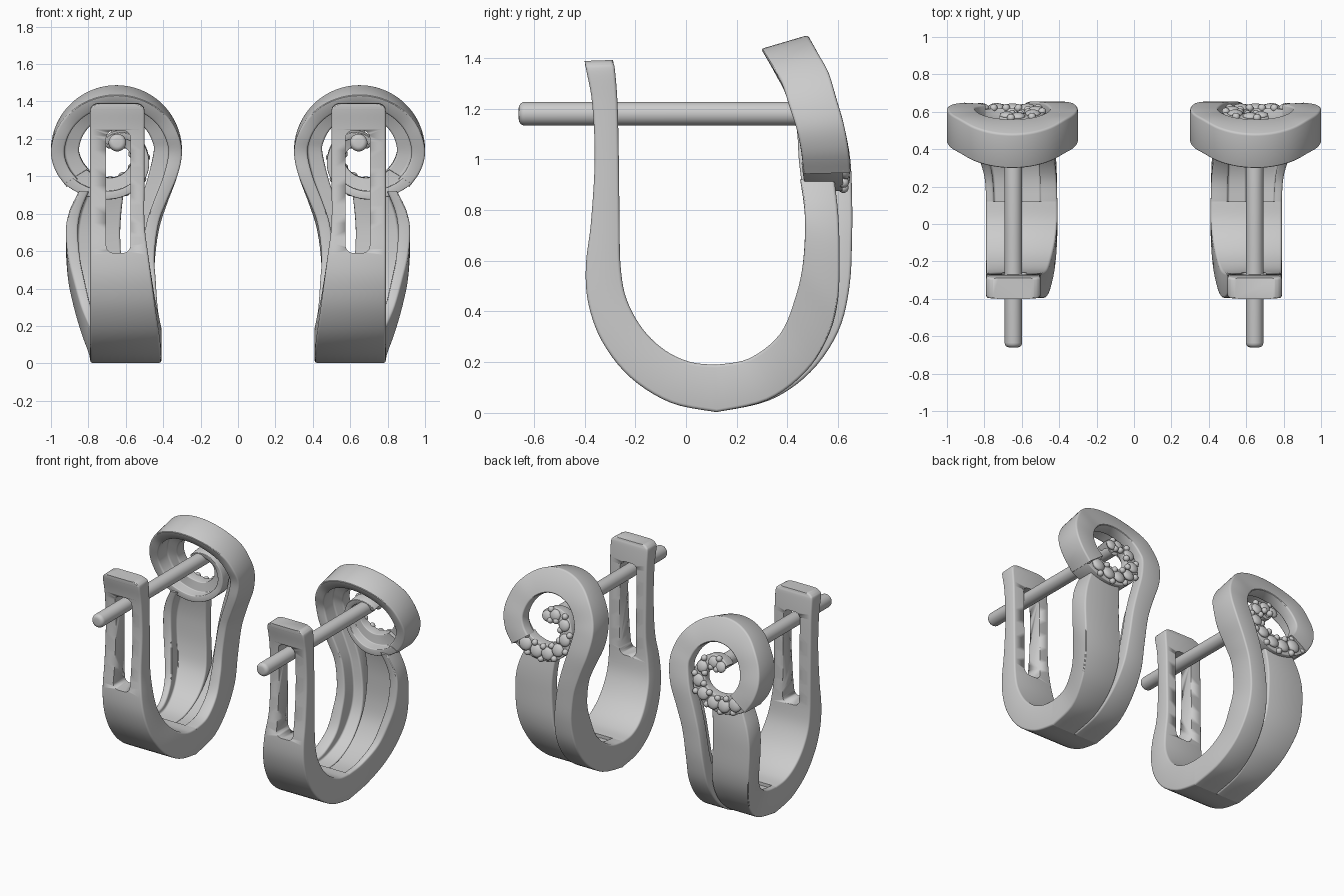
import bpy, bmesh, math
from mathutils import Vector, Matrix

if "Cube" in bpy.data.objects:
    bpy.data.objects.remove(bpy.data.objects["Cube"])

CX, CZ = -0.65, 1.14            # scroll centre of the left earring


def smooth(rows, n=5):
    """Catmull-Rom interpolation through rows of numbers."""
    out = []
    for i in range(len(rows) - 1):
        p = [rows[max(0, min(len(rows) - 1, i + k))] for k in (-1, 0, 1, 2)]
        for j in range(n):
            t = j / n
            out.append([0.5 * (2 * b + (c - a) * t + (2 * a - 5 * b + 4 * c - d) * t * t
                               + (3 * b - a - 3 * c + d) * t ** 3) for a, b, c, d in zip(*p)])
    return out + [list(rows[-1])]


def finish(name, bm):
    """Make the left part and mirror it to the right earring."""
    bmesh.ops.recalc_face_normals(bm, faces=bm.faces[:])
    me = bpy.data.meshes.new(name)
    bm.to_mesh(me)
    bm.free()
    ob = bpy.data.objects.new(name, me)
    bpy.context.collection.objects.link(ob)
    bpy.ops.object.select_all(action='DESELECT')
    ob.select_set(True)
    bpy.context.view_layer.objects.active = ob
    bpy.ops.object.shade_smooth_by_angle(angle=math.radians(32))
    return ob


def mirror(ob):
    ob.modifiers.new("pair", 'MIRROR').use_axis[0] = True
    return ob


def loft(name, rows, rim=None, bevel=0.012):
    """Sweep a solid (rim=None) or L-shaped section; row = 4 corners + plate thickness."""
    bm = bmesh.new()
    rings = []
    for r in rows:
        a, b, c, d = (Vector(r[i:i + 3]) for i in (0, 3, 6, 9))
        t = r[12]
        uv = [(0, 0), (1, 0), (1, 1), (0, 1)] if rim is None else \
             [(0, 0), (1, 0), (1, t), (rim, t), (rim, 1), (0, 1)]
        rings.append([bm.verts.new(a.lerp(b, u).lerp(d.lerp(c, u), v)) for u, v in uv])
    m = len(rings[0])
    for p, q in zip(rings, rings[1:]):
        for k in range(m):
            bm.faces.new((p[k], p[(k + 1) % m], q[(k + 1) % m], q[k]))
    caps = [bm.faces.new(rings[0]), bm.faces.new(rings[-1])]
    bmesh.ops.recalc_face_normals(bm, faces=bm.faces[:])
    sharp = [e for e in bm.edges if e.calc_face_angle(0) > 0.7
             and not any(f in caps for f in e.link_faces)]
    bmesh.ops.bevel(bm, geom=sharp, offset=bevel, segments=3, profile=0.5,
                    affect='EDGES', clamp_overlap=True)
    return finish(name, bm)


def corners(oy, oz, iy, iz, xa, xb, t=0.5):
    return [xa, oy, oz, xb, oy, oz, xb, iy, iz, xa, iy, iz, t]


def face_y(z):
    """Curved front surface of the scroll."""
    pts = [(0.8, 0.64), (0.9, 0.65), (1.0, 0.648), (1.15, 0.62), (1.35, 0.56), (1.5, 0.475)]
    for (z0, y0), (z1, y1) in zip(pts, pts[1:]):
        if z <= z1:
            return y0 + (y1 - y0) * (z - z0) / (z1 - z0)
    return pts[-1][1]


def scroll(deg, ro, w, depth, drop=0.0, t=0.45):
    """Section corners at an angle of the scroll."""
    c, s = math.cos(math.radians(deg)), math.sin(math.radians(deg))
    front, back = [], []
    for r in (ro, ro - w):
        x, z = CX + r * c, CZ + r * s
        y = face_y(z) - drop
        front += [[x, y, z]]
        back += [[x, y - depth, z - 0.3 * depth * (z - 0.9) / 0.6]]
    return front[0] + front[1] + back[1] + back[0] + [t]


# Rear arm and bottom of the hoop, with slot
arm = [corners(*r) for r in [
    (-.40, 1.388, -.288, 1.392, -.755, -.535), (-.398, 1.375, -.286, 1.38, -.778, -.512),
    (-.392, 1.345, -.28, 1.35, -.79, -.5), (-.37, 1.22, -.27, 1.22, -.79, -.5),
    (-.36, 1.0, -.265, 1.0, -.79, -.5), (-.375, .75, -.262, .75, -.79, -.5),
    (-.395, .58, -.258, .58, -.79, -.48), (-.385, .43, -.235, .45, -.79, -.46),
    (-.33, .28, -.17, .33, -.79, -.44), (-.22, .14, -.08, .245, -.79, -.42),
    (-.06, .04, .02, .2, -.79, -.41), (.12, .003, .12, .19, -.79, -.41)]]
rear_arm = loft("rear_arm", smooth(arm))

bm = bmesh.new()
bmesh.ops.create_cube(bm, size=1, matrix=Matrix.Translation((-.64, -.35, .9175))
                      @ Matrix.Diagonal((.13, .5, .655, 1)))
bmesh.ops.bevel(bm, geom=[e for e in bm.edges if abs(e.verts[0].co.y - e.verts[1].co.y) > .3],
                offset=.04, segments=5, profile=0.5, affect='EDGES')
cutter = finish("slot_cutter", bm)
cutter.hide_render = True
cutter.hide_set(True)
cut = rear_arm.modifiers.new("slot", 'BOOLEAN')
cut.operation, cut.object, cut.solver = 'DIFFERENCE', cutter, 'EXACT'
mirror(rear_arm)

# Wide front strand
wide = [corners(*r) for r in [
    (.12, .003, .12, .19, -.79, -.6, .88), (.32, .05, .25, .215, -.80, -.6, .8),
    (.47, .16, .37, .31, -.84, -.6, .65), (.56, .3, .43, .45, -.88, -.605, .5),
    (.6, .45, .46, .58, -.91, -.62, .5), (.605, .65, .47, .72, -.92, -.63, .5),
    (.6, .79, .465, .82, -.90, -.625, .5), (.585, .92, .45, .92, -.85, -.61, .5)]]
mirror(loft("wide_strand", smooth(wide), rim=0.22))

# Narrow strand that rises and curls into the scroll ring
narrow = [corners(*r) for r in [
    (.12, .003, .12, .19, -.41, -.6, .88), (.33, .05, .25, .215, -.415, -.6, .8),
    (.49, .16, .37, .31, -.43, -.6, .65), (.6, .32, .43, .45, -.44, -.595, .5),
    (.645, .5, .46, .58, -.447, -.585, .45), (.655, .7, .47, .75, -.425, -.56, .45),
    (.655, .85, .46, .87, -.38, -.525, .45), (.648, 1.0, .445, 1.0, -.325, -.48, .45)]]
narrow += [scroll(a, .35 - max(0, a - 180) * .0006, .15, .185) for a in range(0, 217, 18)]
mirror(loft("narrow_strand_and_ring", smooth(narrow), rim=0.48))

# Stone-set inner curl: angle, outer radius, width, depth
curl = smooth([(212, .328, .14, .16), (240, .29, .13, .15), (270, .26, .12, .14),
               (315, .215, .11, .11), (360, .165, .1, .09), (405, .13, .098, .08),
               (450, .105, .092, .08), (500, .095, .085, .08)], 8)
mirror(loft("inner_curl", [scroll(*r, drop=.03, t=.5) for r in curl], rim=0.4, bevel=.006))

# Stones and holding beads on the curl
stones, beads = bmesh.new(), bmesh.new()


def on_curl(bm, deg, side, radius, flat):
    r = min(curl, key=lambda q: abs(q[0] - deg))
    rad = r[1] - r[2] * side
    a = math.radians(deg)
    x, z = CX + rad * math.cos(a), CZ + rad * math.sin(a)
    m = Matrix.Translation((x, face_y(z) - .028, z)) @ Matrix.Rotation(.25, 4, 'X')
    bmesh.ops.create_uvsphere(bm, u_segments=20, v_segments=12, radius=radius,
                              matrix=m @ Matrix.Diagonal((1, flat, 1, 1)))


for i, deg in enumerate((225, 247, 270, 297, 328, 368, 425, 485)):
    on_curl(stones, deg, .5, .048 - .0015 * i, .5)
for deg in (214, 236, 258, 283, 312, 346, 394, 455):
    on_curl(beads, deg, .12, .021, 1)
    on_curl(beads, deg, .88, .021, 1)
mirror(finish("stones", stones))
mirror(finish("beads", beads))

# Ear post with rounded tip
bm = bmesh.new()
bmesh.ops.create_cone(bm, cap_ends=True, segments=32, radius1=.047, radius2=.047, depth=1.22,
                      matrix=Matrix.Translation((-.645, -.05, 1.18))
                      @ Matrix.Rotation(math.pi / 2, 4, 'X'))
tip = [e for e in bm.edges if all(v.co.y < -.6 for v in e.verts)]
bmesh.ops.bevel(bm, geom=tip, offset=.025, segments=4, profile=0.5, affect='EDGES')
mirror(finish("ear_post", bm))
